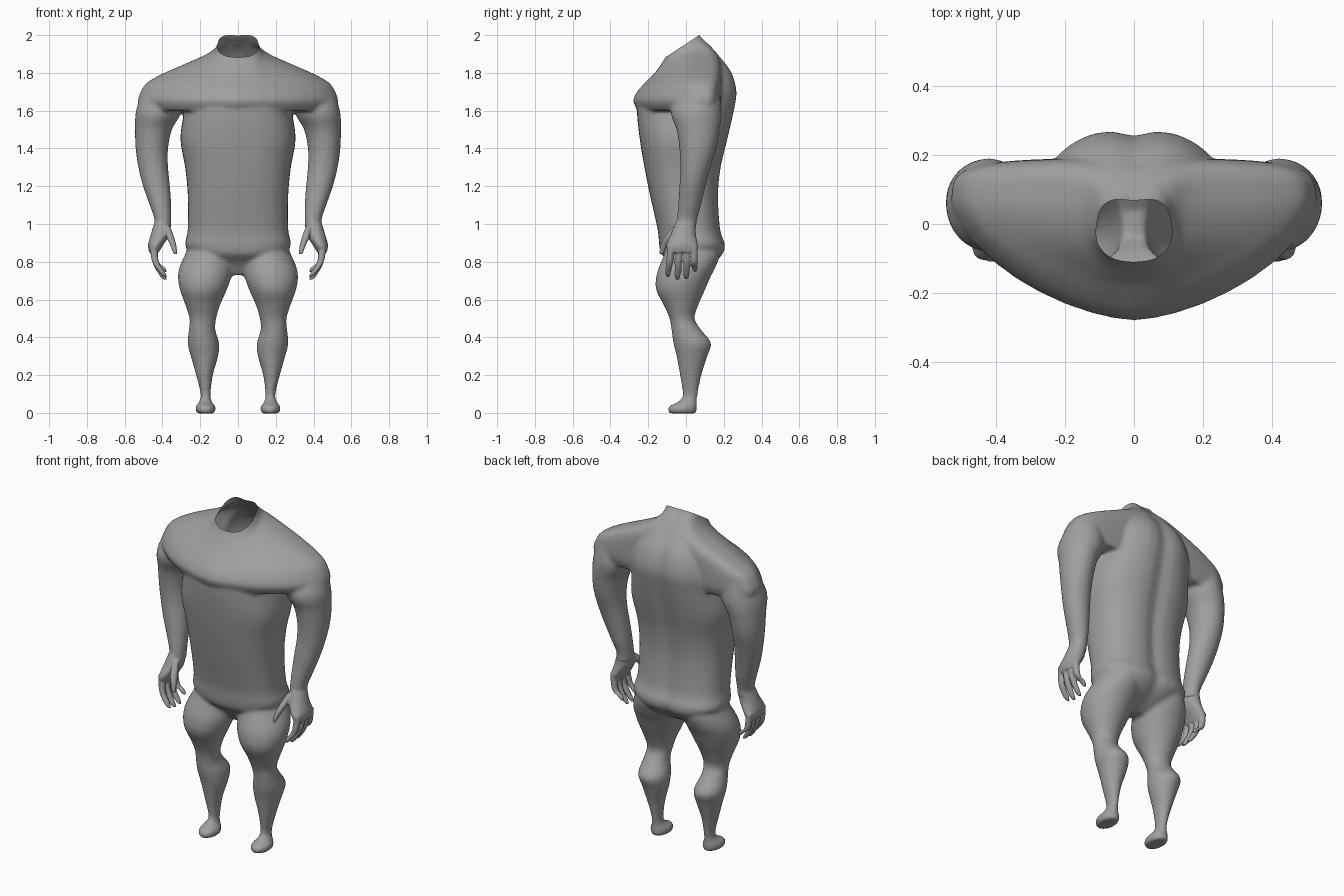
import bpy, bmesh
from math import cos, sin, pi, exp
from mathutils import Vector

if "Cube" in bpy.data.objects:
    bpy.data.objects.remove(bpy.data.objects["Cube"], do_unlink=True)

skin = bpy.data.materials.new("grey skin")
skin.use_nodes = True
skin.diffuse_color = (0.35, 0.35, 0.35, 1)
shader = skin.node_tree.nodes["Principled BSDF"]
shader.inputs["Base Color"].default_value = skin.diffuse_color
shader.inputs["Roughness"].default_value = 0.7


def smooth_sections(sections, steps=4):
    """Spline interpolation between cross-sections."""
    rows = [Vector(s) for s in sections]
    rows = [rows[0]] + rows + [rows[-1]]
    result = []
    for a, b, c, d in zip(rows, rows[1:], rows[2:], rows[3:]):
        for i in range(steps):
            t = i / steps
            result.append(0.5 * (2 * b + (c - a) * t + (2 * a - 5 * b + 4 * c - d) * t ** 2
                                 + (3 * b - a - 3 * c + d) * t ** 3))
    return result + [rows[-1]]


def loft(bm, sections, side=1, front=2, back=2, widest=None, groove=0, sides=40):
    """Closed skin through sections given as (z, x min, x max, y min, y max)."""
    rings = []
    for z, x0, x1, y0, y1 in smooth_sections(sections):
        cx, rx = (x0 + x1) / 2, (x1 - x0) / 2
        cy = (y0 + y1) / 2 if widest is None else widest
        ring = []
        for i in range(sides):
            c, s = cos(2 * pi * i / sides), sin(2 * pi * i / sides)
            power = 2 / (back if s > 0 else front)
            x = cx + rx * (abs(c) ** power) * (1 if c > 0 else -1)
            y = cy + (abs(s) ** power) * ((y1 - cy) if s > 0 else (y0 - cy))
            if s > 0:
                y -= groove * exp(-(x / 0.05) ** 2)
            ring.append(bm.verts.new((side * x, y, z)))
        rings.append(ring)
    faces = [bm.faces.new(rings[0]), bm.faces.new(rings[-1])]
    for low, high in zip(rings, rings[1:]):
        for i in range(sides):
            j = (i + 1) % sides
            faces.append(bm.faces.new((low[i], low[j], high[j], high[i])))
    bmesh.ops.recalc_face_normals(bm, faces=faces)


def fused_object(name, bm, voxel, iterations):
    """Fuse overlapping volumes into one soft surface."""
    mesh = bpy.data.meshes.new(name)
    bm.to_mesh(mesh)
    bm.free()
    obj = bpy.data.objects.new(name, mesh)
    bpy.context.collection.objects.link(obj)
    bpy.context.view_layer.objects.active = obj
    remesh = obj.modifiers.new("fuse", "REMESH")
    remesh.mode = "VOXEL"
    remesh.voxel_size = voxel
    soften = obj.modifiers.new("soften", "SMOOTH")
    soften.factor = 0.5
    soften.iterations = iterations
    for modifier in ("fuse", "soften"):
        bpy.ops.object.modifier_apply(modifier=modifier)
    obj.data.materials.clear()
    obj.data.materials.append(skin)
    obj.data.shade_smooth()
    return obj


def centred(rows):
    return [(z, -w, w, y0, y1) for z, w, y0, y1 in rows]


body = bmesh.new()

# Trunk from crotch to neck
loft(body, centred([
    (.73, .05, -.04, .06), (.79, .16, -.08, .15), (.84, .24, -.13, .2),
    (.89, .28, -.142, .212), (.97, .266, -.15, .187), (1.15, .266, -.19, .176),
    (1.3, .28, -.22, .19), (1.45, .305, -.245, .225), (1.6, .285, -.26, .26),
    (1.7, .27, -.25, .275), (1.8, .22, -.165, .25), (1.88, .15, -.11, .195),
    (1.95, .11, -.095, .135), (2, .1, -.092, .085), (2.06, .095, -.09, .07),
]), front=2.5, back=2.5, groove=.02)

# Chest and shoulder mass
loft(body, centred([
    (1.6, .5, -.255, .17), (1.65, .53, -.28, .187), (1.7, .515, -.26, .19),
    (1.75, .48, -.215, .19), (1.8, .39, -.165, .19), (1.85, .275, -.13, .185),
    (1.9, .165, -.1, .165), (1.94, .11, -.09, .13),
]), front=1.6, back=4, widest=.07)

for side in (1, -1):
    # Arm
    loft(body, [
        (1.72, .33, .5, -.02, .17), (1.6, .3, .54, -.08, .19),
        (1.5, .35, .545, -.05, .178), (1.4, .37, .542, -.035, .16),
        (1.3, .37, .528, -.03, .13), (1.2, .36, .503, -.035, .103),
        (1.1, .353, .468, -.042, .08), (1.02, .353, .442, -.05, .058),
        (.97, .353, .452, -.06, .055),
    ], side)
    # Leg
    loft(body, [
        (.92, .06, .24, -.08, .15), (.85, .03, .275, -.11, .18),
        (.78, .028, .307, -.14, .16), (.72, .035, .318, -.158, .13),
        (.65, .06, .307, -.158, .1), (.57, .095, .278, -.118, .065),
        (.5, .115, .257, -.087, .045), (.44, .12, .26, -.077, .08),
        (.37, .1, .267, -.067, .133), (.3, .105, .25, -.05, .113),
        (.2, .133, .222, -.032, .082), (.1, .145, .198, -.018, .062),
        (.03, .142, .202, -.025, .055),
    ], side)
    # Foot
    loft(body, [
        (-.003, .125, .215, -.088, .052), (.012, .12, .224, -.096, .058),
        (.035, .12, .224, -.09, .058), (.055, .137, .208, -.05, .058),
        (.08, .146, .197, -.018, .058),
    ], side)

    # Hand with palm, thumb and four fingers
    hand = bmesh.new()
    loft(hand, [
        (1.03, .36, .436, -.045, .052), (.95, .36, .46, -.078, .052),
        (.89, .395, .476, -.104, .062), (.85, .42, .47, -.095, .058),
    ], side)
    loft(hand, [
        (.99, .36, .39, -.065, -.02), (.93, .338, .378, -.115, -.065),
        (.88, .325, .356, -.137, -.1), (.84, .322, .342, -.142, -.118),
    ], side, sides=16)
    for y, tip_y, tip_z in ((-.078, -.095, .72), (-.034, -.045, .705),
                            (.006, .002, .708), (.042, .046, .745)):
        path = ((.89, .447, y, .02), (.8, .437, (y + tip_y) / 2, .018),
                (tip_z + .025, .402, tip_y, .016), (tip_z, .384, tip_y, .009))
        loft(hand, [(z, x - r, x + r, v - r, v + r) for z, x, v, r in path], side, sides=16)
    fused_object("left_hand" if side > 0 else "right_hand", hand, .006, 3)

body = fused_object("body", body, .01, 9)

# Open the neck with a sloping cut
bm = bmesh.new()
bm.from_mesh(body.data)
bmesh.ops.bisect_plane(bm, geom=bm.verts[:] + bm.edges[:] + bm.faces[:],
                       plane_co=(0, -.09, 1.895), plane_no=(0, -.105, .16), clear_outer=True)
bm.to_mesh(body.data)
bm.free()
body.data.shade_smooth()
